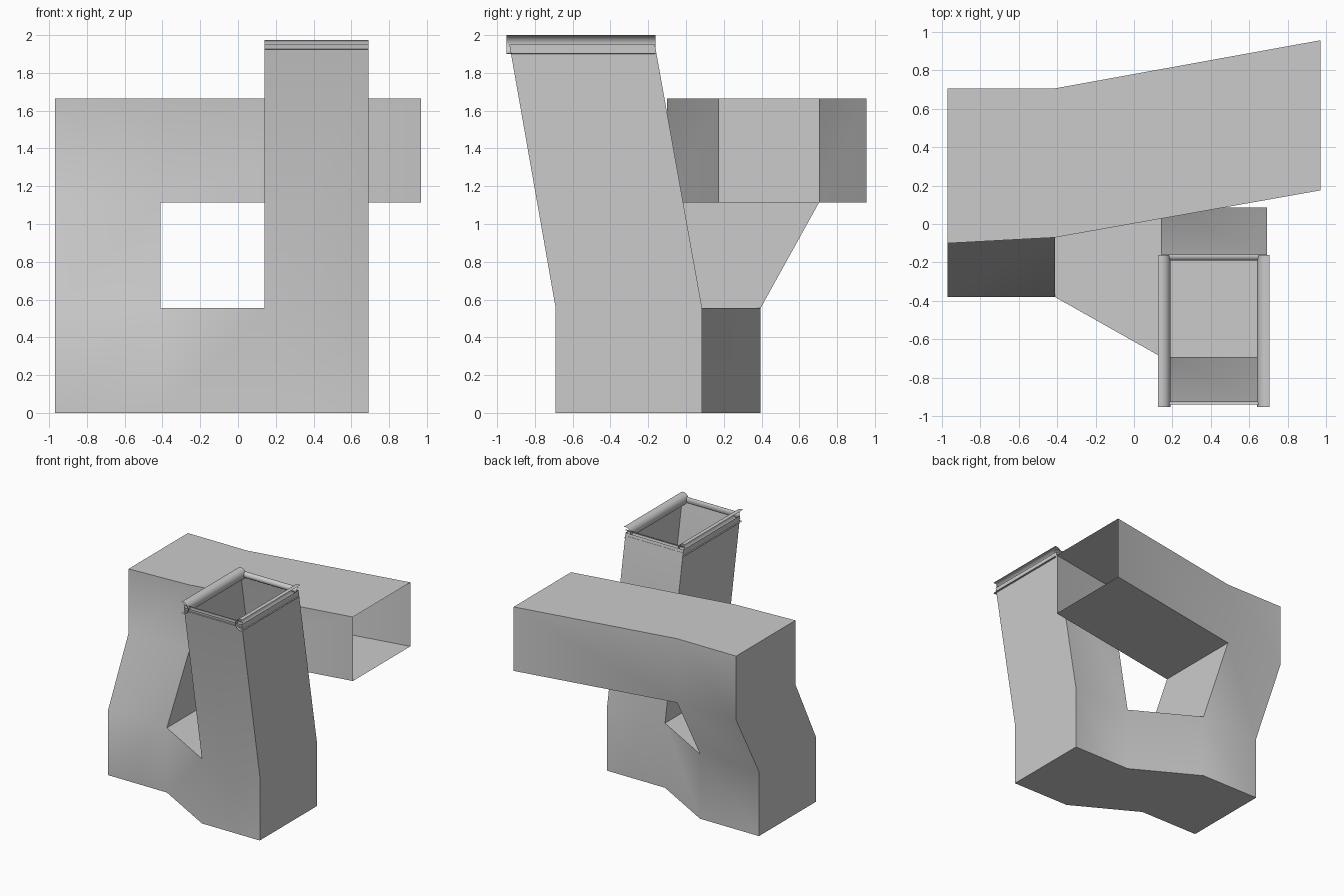
import bpy
import bmesh
import math
from mathutils import Vector

cube = bpy.data.objects.get("Cube")
if cube:
    bpy.data.objects.remove(cube, do_unlink=True)

grey = bpy.data.materials.new("plain_grey")
grey.use_nodes = True
grey.diffuse_color = (0.6, 0.6, 0.6, 1)
grey.node_tree.nodes["Principled BSDF"].inputs["Base Color"].default_value = (0.6, 0.6, 0.6, 1)


def finish(name, bm):
    bmesh.ops.recalc_face_normals(bm, faces=bm.faces)
    mesh = bpy.data.meshes.new(name)
    bm.to_mesh(mesh)
    bm.free()
    mesh.materials.append(grey)
    obj = bpy.data.objects.new(name, mesh)
    bpy.context.collection.objects.link(obj)
    bpy.ops.object.select_all(action='DESELECT')
    obj.select_set(True)
    bpy.context.view_layer.objects.active = obj
    bpy.ops.object.shade_smooth_by_angle(angle=math.radians(40))


# Lattice lines of the bent duct
XS = [-0.97, -0.41, 0.14, 0.69, 0.97]
ZS = [0, 0.555, 1.115, 1.665, 1.95]


def depth(i, j):
    """Front and back y of the duct at a lattice node."""
    if j <= 1:
        front = -0.38 if i < 2 else -0.69
        return front, front + 0.775
    if j == 4:
        return -0.935, -0.165
    return {0: (-0.10, 0.705), 1: (-0.07, 0.705), 4: (0.175, 0.955)}[i]


def build_duct():
    bm = bmesh.new()
    nodes = {}

    def node(i, j):
        if (i, j) not in nodes:
            nodes[i, j] = [bm.verts.new((XS[i], y, ZS[j])) for y in depth(i, j)]
        return nodes[i, j]

    # Cells: base, left column, top arm, leaning right column
    cells = [(0, 1, 0, 1), (1, 2, 0, 1), (2, 3, 0, 1),
             (0, 1, 1, 2), (0, 1, 2, 3), (1, 4, 2, 3), (2, 3, 1, 4)]
    # Both ends of the duct stay open
    open_ends = [frozenset({(4, 2), (4, 3)}), frozenset({(2, 4), (3, 4)})]
    uses = {}
    for i0, i1, j0, j1 in cells:
        ring = [(i0, j0), (i1, j0), (i1, j1), (i0, j1)]
        for side in (0, 1):
            bm.faces.new([node(*n)[side] for n in ring])
        for a, b in zip(ring, ring[1:] + ring[:1]):
            uses.setdefault(frozenset((a, b)), []).append((a, b))
    for edge, found in uses.items():
        if len(found) == 1 and edge not in open_ends:
            a, b = (node(*n) for n in found[0])
            bm.faces.new([a[0], b[0], b[1], a[1]])
    finish("bent_duct", bm)


def curl(name, start, end, outward, wide, high, steps=16):
    """Thin C-shaped lip swept from start to end, open on the outward side."""
    bm = bmesh.new()
    rows = []
    for k in range(steps + 1):
        a = math.radians(73 + 214 * k / steps)
        offset = Vector(outward) * math.cos(a) * wide + Vector((0, 0, math.sin(a) * high))
        rows.append([bm.verts.new(Vector(p) + offset) for p in (start, end)])
    for r, s in zip(rows, rows[1:]):
        bm.faces.new([r[0], r[1], s[1], s[0]])
    finish(name, bm)


build_duct()

# Rolled lips around the upper opening
left, right, top = XS[3], XS[2], ZS[4]
for name, x, out in (("left_lip", left, 1), ("right_lip", right, -1)):
    curl(name, (x, -0.95, top), (x, -0.162, top), (out, 0, 0), 0.05, 0.05)
for name, y, out, wide in (("front_lip", -0.935, -1, 0.012), ("back_lip", -0.165, 1, 0.025)):
    curl(name, (right, y, top), (left, y, top), (0, out, 0), wide, 0.025)
